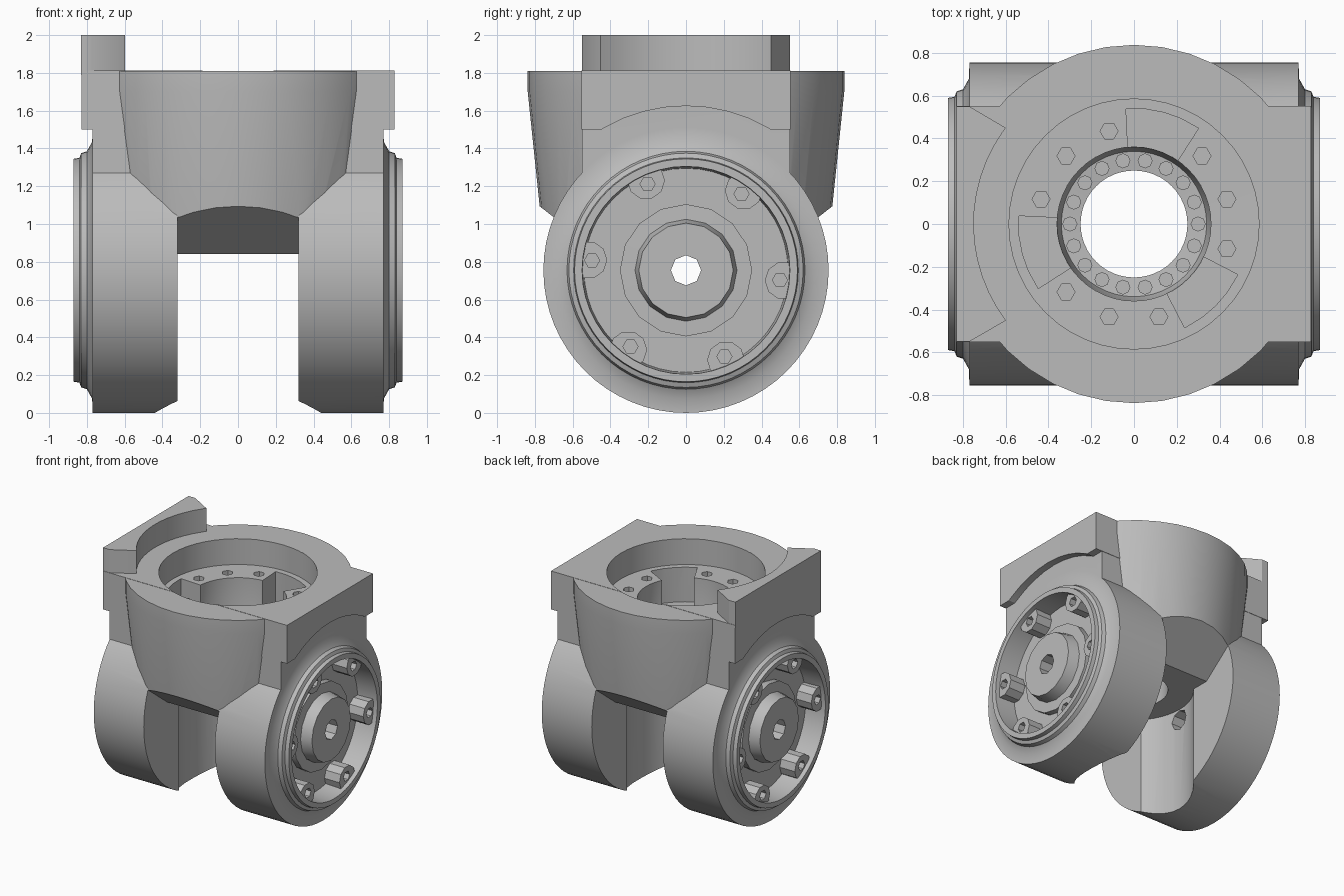
import bpy, bmesh
from math import sin, cos, pi, radians
from mathutils import Matrix, Vector

old = bpy.data.objects.get("Cube")
if old:
    bpy.data.objects.remove(old, do_unlink=True)

grey = bpy.data.materials.new("machined_grey")
grey.use_nodes = True
COLOUR = (0.5, 0.5, 0.5, 1)
grey.diffuse_color = COLOUR
grey.node_tree.nodes["Principled BSDF"].inputs["Base Color"].default_value = COLOUR

AXLE = 0.755  # height and radius of the arm discs


def finish(name, bm):
    bmesh.ops.recalc_face_normals(bm, faces=bm.faces)
    mesh = bpy.data.meshes.new(name)
    bm.to_mesh(mesh)
    bm.free()
    mesh.materials.append(grey)
    ob = bpy.data.objects.new(name, mesh)
    bpy.context.collection.objects.link(ob)
    return ob


def place(axis, a, b, h):
    """Cross-section point (a, b) at distance h along the axis."""
    return (h, a, b) if axis == "x" else (a, b, h)


def skin(bm, rings):
    n = len(rings[0])
    for low, high in zip(rings, rings[1:]):
        for i in range(n):
            j = (i + 1) % n
            bm.faces.new((low[i], low[j], high[j], high[i]))
    bm.faces.new(rings[0])
    bm.faces.new(rings[-1])


def lathe(name, profile, axis="z", seg=48, side=1):
    """Solid of revolution from (radius, distance) pairs; x ones sit on the axle."""
    bm = bmesh.new()
    rise = AXLE if axis == "x" else 0
    rings = [[bm.verts.new(place(axis, r * cos(2 * pi * i / seg),
                                 rise + r * sin(2 * pi * i / seg), h * side))
              for i in range(seg)] for r, h in profile]
    skin(bm, rings)
    return finish(name, bm)


def prism(name, outline, lo, hi, axis="z"):
    bm = bmesh.new()
    skin(bm, [[bm.verts.new(place(axis, a, b, h)) for a, b in outline] for h in (lo, hi)])
    return finish(name, bm)


def pegs(name, angles, reach, r, lo, hi, axis="z", seg=6):
    """Ring of separate round pegs."""
    bm = bmesh.new()
    rise = AXLE if axis == "x" else 0
    for deg in angles:
        ca, cb = reach * cos(radians(deg)), reach * sin(radians(deg)) + rise
        skin(bm, [[bm.verts.new(place(axis, ca + r * cos(2 * pi * i / seg),
                                      cb + r * sin(2 * pi * i / seg), h))
                   for i in range(seg)] for h in (lo, hi)])
    return finish(name, bm)


def combine(target, tool, operation):
    mod = target.modifiers.new("combine", "BOOLEAN")
    mod.operation, mod.object, mod.solver = operation, tool, "EXACT"
    bpy.context.view_layer.objects.active = target
    bpy.ops.object.modifier_apply(modifier=mod.name)
    bpy.data.objects.remove(tool, do_unlink=True)


def box(w, d):
    return [(-w, -d), (w, -d), (w, d), (-w, d)]


# Arm discs with their stepped outer rims, as one turned solid
half = [(AXLE, 0.77), (0.68, 0.772), (0.63, 0.8), (0.62, 0.83), (0.595, 0.84), (0.59, 0.87)]
body = lathe("yoke_body", [(r, -h) for r, h in reversed(half)] + half, "x", 64)

# Tapered collar, flattened where it meets the sides
collar = lathe("collar", [(0.73, 0.86), (0.765, 1.0), (0.838, 1.7), (0.838, 1.81)], seg=40)
for v in collar.data.vertices:
    v.co.x = max(-0.765, min(0.765, v.co.x))
combine(body, collar, "UNION")
combine(body, prism("shoulders", box(0.77, 0.55), AXLE, 1.808), "UNION")

# Square flange, arched clear of the rims
flange = prism("flange", box(0.828, 0.553), 1.5, 1.812)
combine(flange, lathe("arch", [(0.87, -1), (0.87, 1)], "x"), "DIFFERENCE")
combine(body, flange, "UNION")

# Raised lug with a curved inner wall
arc = [(0.75 * cos(radians(a)), 0.75 * sin(radians(a))) for a in range(217, 142, -6)]
lug = [(-0.83, -0.55), (-0.77, -0.55)] + arc + [(-0.6, 0.45), (-0.77, 0.55), (-0.83, 0.55)]
combine(body, prism("lug", lug, 1.79, 2.0), "UNION")

# Slot between the arms, with sloping ends, and the round clearance bore
slot = [(-1, -0.1), (1, -0.1), (1, 1.27), (0.45, 0.84), (-0.45, 0.84), (-1, 1.27)]
combine(body, prism("slot", slot, -0.32, 0.32, "x"), "DIFFERENCE")
combine(body, lathe("bore", [(0.44, -0.1), (0.44, 0.845)]), "DIFFERENCE")

# Stepped socket in the top, three notches and screw holes
socket = [(0.25, 0.7), (0.25, 1.2), (0.34, 1.21), (0.36, 1.3), (0.36, 1.6),
          (0.585, 1.602), (0.585, 2.1)]
combine(body, lathe("socket", socket), "DIFFERENCE")
for mid in (75, 195, 315):
    wedge = [(r * cos(radians(mid + d)), r * sin(radians(mid + d)))
             for r, sweep in ((0.3, (20, 0, -20)), (0.54, (-19, -9, 0, 9, 19))) for d in sweep]
    combine(body, prism("notch", wedge, 1.32, 1.7), "DIFFERENCE")
screws = [a for a in range(15, 360, 30) if a % 120 != 75]
combine(body, pegs("screw_holes", screws, 0.45, 0.042, 1.52, 1.7), "DIFFERENCE")

# Side pockets: lobed wall, stepped hub, screw holes and axle hole
lobes = range(54, 414, 60)
for side in (1, -1):
    pocket = lathe("pocket", [(0.54, 0.7), (0.555, 0.95)], "x", side=side)
    hub = [(0.35, 0.6), (0.35, 0.75), (0.27, 0.752), (0.25, 0.84)]
    combine(pocket, lathe("hub", hub, "x", 16, side), "DIFFERENCE")
    bosses = pegs("bosses", lobes, 0.52, 0.1, 0.6 * side, 0.835 * side, "x", 10)
    combine(pocket, bosses, "DIFFERENCE")
    combine(body, pocket, "DIFFERENCE")
    holes = pegs("holes", lobes, 0.5, 0.04, 0.76 * side, 0.95 * side, "x")
    combine(body, holes, "DIFFERENCE")
combine(body, lathe("axle_hole", [(0.08, -1), (0.08, 1)], "x", 8), "DIFFERENCE")

# Rollers around the socket floor
rollers = pegs("bearing_rollers", range(0, 360, 20), 0.3, 0.035, 1.2, 1.27, seg=8)

for ob in (body, rollers):
    bpy.ops.object.select_all(action="DESELECT")
    ob.select_set(True)
    bpy.context.view_layer.objects.active = ob
    bpy.ops.object.shade_smooth_by_angle(angle=radians(30))
